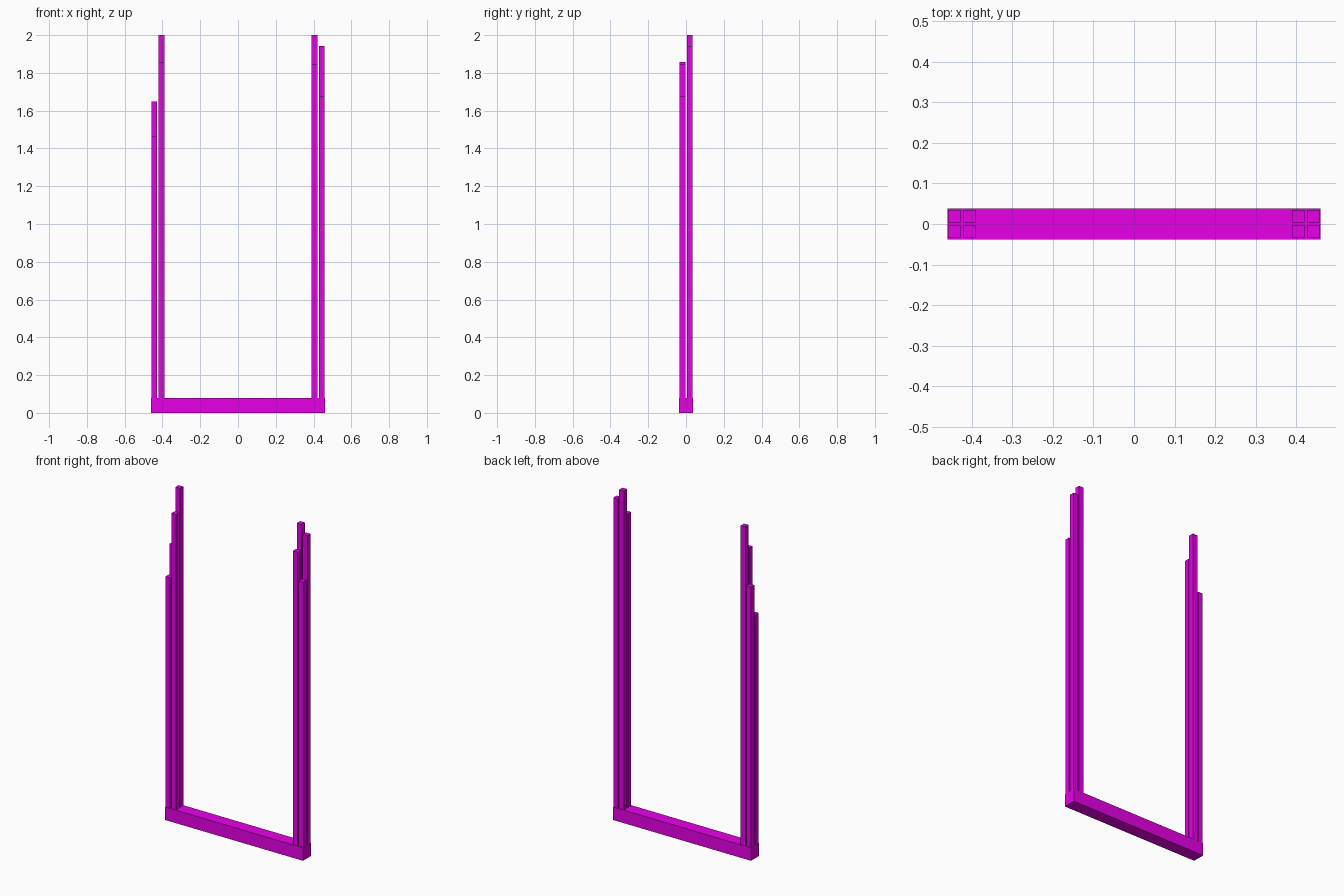
import bpy
import bmesh
from mathutils import Matrix, Vector

if "Cube" in bpy.data.objects:
    bpy.data.objects.remove(bpy.data.objects["Cube"])

magenta = bpy.data.materials.new("magenta")
magenta.diffuse_color = (0.8, 0.0, 0.8, 1.0)
magenta.use_nodes = True
magenta.node_tree.nodes["Principled BSDF"].inputs["Base Color"].default_value = magenta.diffuse_color


def box(name, lo, hi):
    """Axis-aligned box between two corners."""
    lo, hi = Vector(lo), Vector(hi)
    bm = bmesh.new()
    bmesh.ops.create_cube(
        bm, size=1.0,
        matrix=Matrix.Translation((lo + hi) / 2) @ Matrix.Diagonal((*(hi - lo), 1.0)))
    mesh = bpy.data.meshes.new(name)
    bm.to_mesh(mesh)
    bm.free()
    mesh.materials.append(magenta)
    obj = bpy.data.objects.new(name, mesh)
    bpy.context.collection.objects.link(obj)
    return obj


# Base beam
BASE_TOP = 0.078
box("base_beam", (-0.46, -0.038, 0), (0.46, 0.038, BASE_TOP))

# Clusters of four square rods at each end, every rod with its own height
HALF = 0.0155
OUTER, INNER = 0.4435, 0.405
FRONT, BACK = -0.0185, 0.0195
rods = {
    "left_outer": (-OUTER, 1.466, 1.648),
    "left_inner": (-INNER, 1.857, 2.0),
    "right_inner": (INNER, 1.847, 2.0),
    "right_outer": (OUTER, 1.677, 1.942),
}
for name, (x, front_top, back_top) in rods.items():
    for side, y, top in (("front", FRONT, front_top), ("back", BACK, back_top)):
        box(f"{name}_{side}_rod",
            (x - HALF, y - HALF, BASE_TOP - 0.005), (x + HALF, y + HALF, top))
